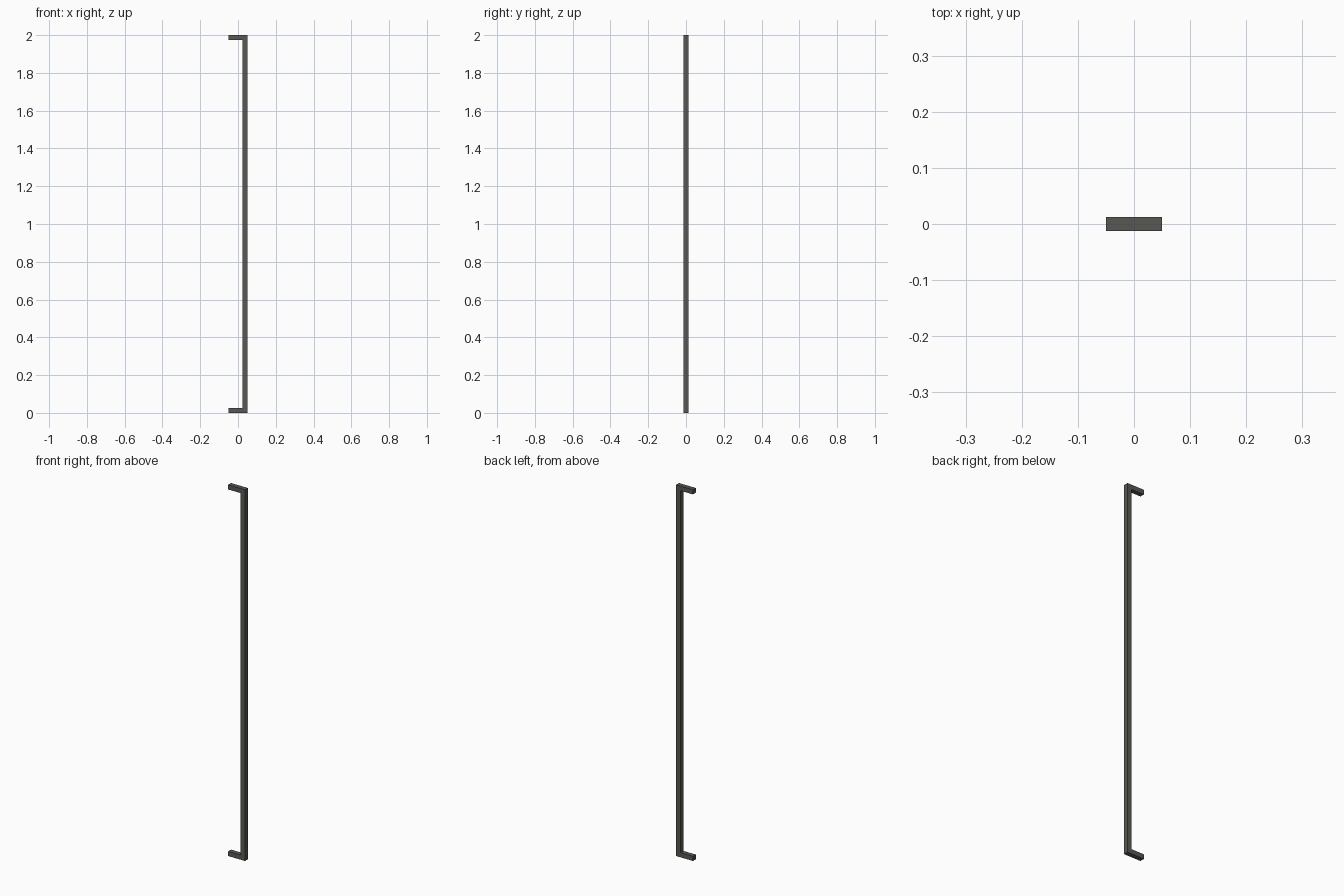
import bpy, bmesh

if "Cube" in bpy.data.objects:
    bpy.data.objects.remove(bpy.data.objects["Cube"])

HEIGHT, REACH, BAR = 2.0, 0.1, 0.025   # overall height, depth in x, square section
x0, x1, y = -REACH / 2, REACH / 2, BAR / 2

# Bracket-shaped side outline of the pull handle: long grip with two end arms
outline = [(x0, 0), (x1, 0), (x1, HEIGHT), (x0, HEIGHT),
           (x0, HEIGHT - BAR), (x1 - BAR, HEIGHT - BAR), (x1 - BAR, BAR), (x0, BAR)]

bm = bmesh.new()
face = bm.faces.new([bm.verts.new((px, -y, pz)) for px, pz in outline])
ext = bmesh.ops.extrude_face_region(bm, geom=[face], use_keep_orig=True)
bmesh.ops.translate(bm, vec=(0, BAR, 0),
                    verts=[g for g in ext["geom"] if isinstance(g, bmesh.types.BMVert)])
bmesh.ops.recalc_face_normals(bm, faces=bm.faces)

mesh = bpy.data.meshes.new("pull_handle")
bm.to_mesh(mesh)
bm.free()
handle = bpy.data.objects.new("pull_handle", mesh)
bpy.context.collection.objects.link(handle)

# Dark warm metal
metal = bpy.data.materials.new("dark_metal")
metal.diffuse_color = (0.1, 0.097, 0.088, 1)
metal.use_nodes = True
metal.node_tree.nodes["Principled BSDF"].inputs["Base Color"].default_value = metal.diffuse_color
mesh.materials.append(metal)
